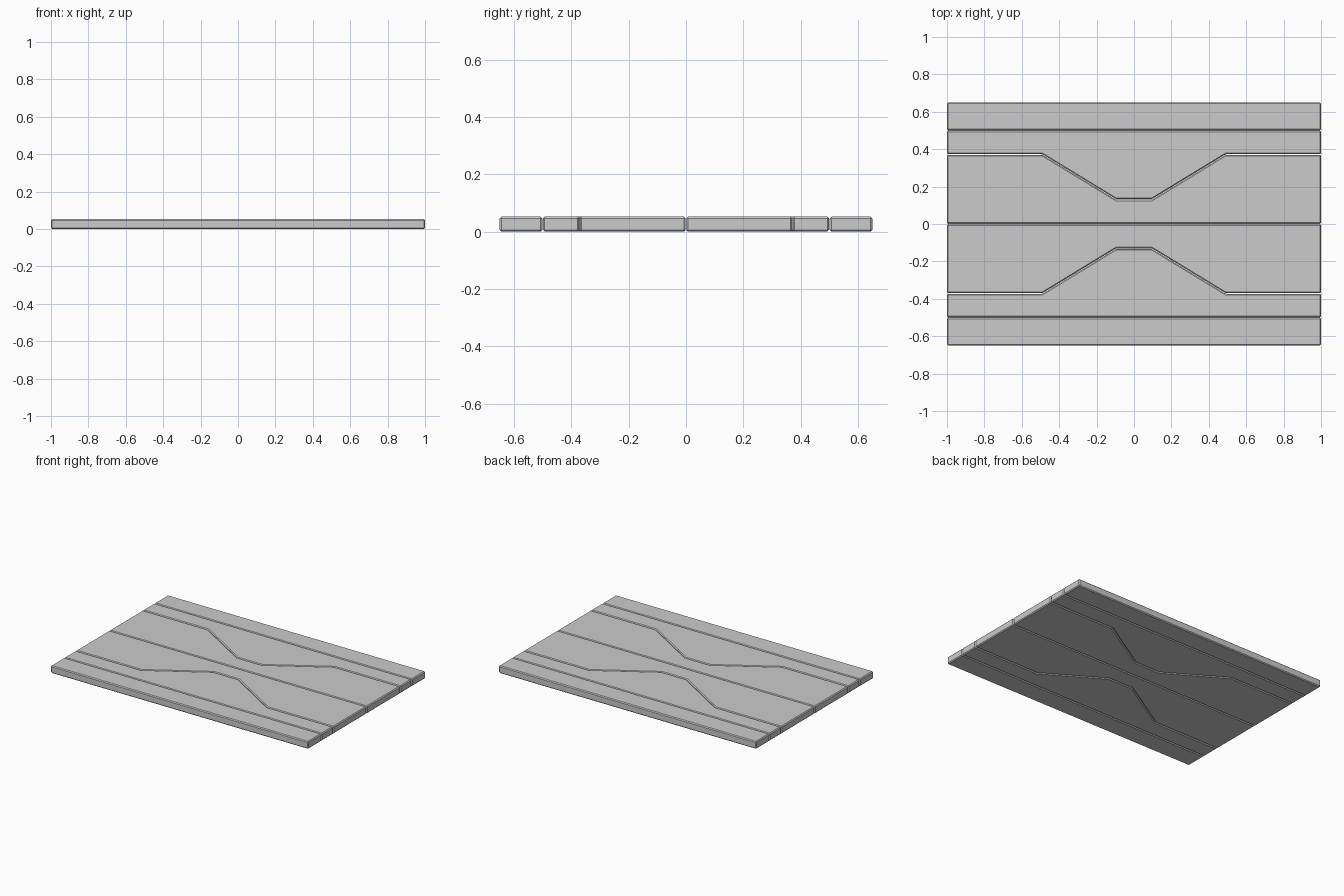
import bpy, bmesh

if "Cube" in bpy.data.objects:
    bpy.data.objects.remove(bpy.data.objects["Cube"])

THICK = 0.052
BEVEL = 0.006


def plank(name, outline, side):
    """Extrude an x/y outline into a board with chamfered edges; side=-1 mirrors it in y."""
    bm = bmesh.new()
    face = bm.faces.new([bm.verts.new((x, side * y, 0)) for x, y in outline])
    ext = bmesh.ops.extrude_face_region(bm, geom=[face])
    top = [v for v in ext["geom"] if isinstance(v, bmesh.types.BMVert)]
    bmesh.ops.translate(bm, verts=top, vec=(0, 0, THICK))
    bmesh.ops.recalc_face_normals(bm, faces=bm.faces)
    bmesh.ops.bevel(bm, geom=bm.edges[:], offset=BEVEL, segments=1,
                    profile=0.5, affect='EDGES')
    mesh = bpy.data.meshes.new(name)
    bm.to_mesh(mesh)
    bm.free()
    bpy.context.collection.objects.link(bpy.data.objects.new(name, mesh))


def waist(y_end, y_mid):
    """Stepped line that dips toward the centre of the panel."""
    return [(-1, y_end), (-0.49, y_end), (-0.096, y_mid),
            (0.096, y_mid), (0.49, y_end), (1, y_end)]


for side, label in ((1, "back"), (-1, "front")):
    # straight outer board
    plank(label + "_edge_plank",
          [(-1, 0.501), (1, 0.501), (1, 0.65), (-1, 0.65)], side)
    # board with a tapered tongue
    plank(label + "_tongue_plank",
          waist(0.373, 0.133) + [(1, 0.499), (-1, 0.499)], side)
    # centre board with the matching recess
    plank(label + "_centre_plank",
          [(-1, 0.001), (1, 0.001)] + waist(0.37, 0.13)[::-1], side)
